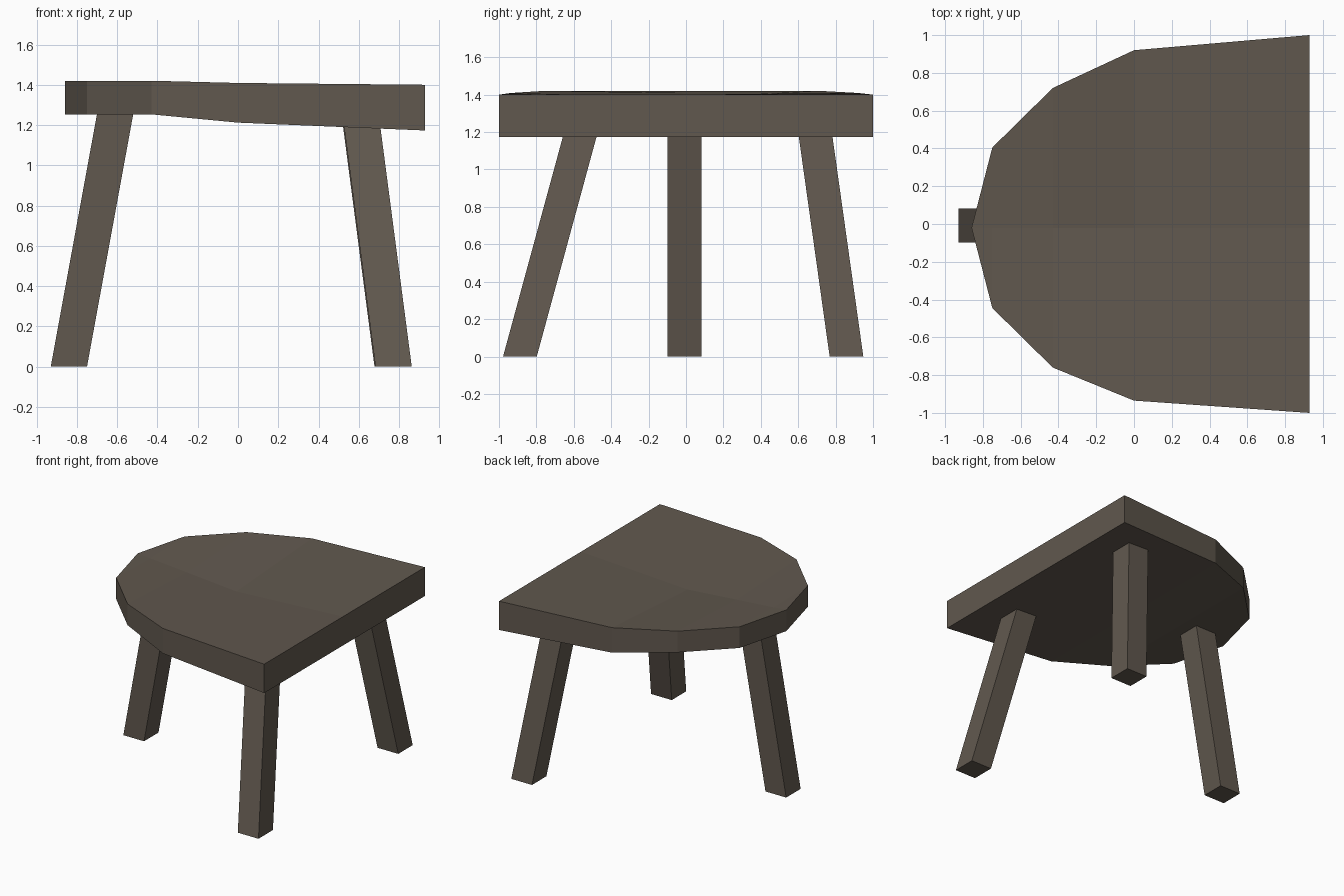
import bpy
import bmesh
from mathutils import Vector

cube = bpy.data.objects.get("Cube")
if cube:
    bpy.data.objects.remove(cube, do_unlink=True)

# Dark wood
wood = bpy.data.materials.new("dark_wood")
wood.use_nodes = True
colour = (0.119, 0.098, 0.077, 1)
wood.diffuse_color = colour
bsdf = wood.node_tree.nodes["Principled BSDF"]
bsdf.inputs["Base Color"].default_value = colour
bsdf.inputs["Roughness"].default_value = 0.9


def finish(name, bm):
    bmesh.ops.recalc_face_normals(bm, faces=bm.faces)
    mesh = bpy.data.meshes.new(name)
    bm.to_mesh(mesh)
    bm.free()
    mesh.materials.append(wood)
    obj = bpy.data.objects.new(name, mesh)
    bpy.context.collection.objects.link(obj)
    return obj


def make_seat():
    """Half-round slab, thicker at its straight edge, with a shallow dished top."""
    # Cross-sections: x, front y, back y, bottom z, rim z, dish z
    sections = [
        (-0.75, -0.445, 0.405, 1.253, 1.42, 1.41),
        (-0.43, -0.76, 0.72, 1.253, 1.42, 1.385),
        (0.0, -0.935, 0.92, 1.212, 1.409, 1.35),
        (0.928, -1.0, 1.0, 1.173, 1.40, 1.40),
    ]
    mid_y = -0.02
    bm = bmesh.new()
    rings = []
    for x, front, back, low, rim, dish in sections:
        points = [(front, low), (mid_y, low), (back, low),
                  (back, rim), (mid_y, dish), (front, rim)]
        rings.append([bm.verts.new((x, y, z)) for y, z in points])
    for a, b in zip(rings, rings[1:]):
        for i in range(6):
            j = (i + 1) % 6
            bm.faces.new((a[i], a[j], b[j], b[i]))
    bm.faces.new(rings[-1])
    # Pointed end of the round side
    low, high = [bm.verts.new((-0.86, mid_y, z)) for z in (1.253, 1.42)]
    r = rings[0]
    bm.faces.new((r[0], r[1], low))
    bm.faces.new((r[1], r[2], low))
    bm.faces.new((r[2], r[3], high, low))
    bm.faces.new((r[3], r[4], high))
    bm.faces.new((r[4], r[5], high))
    bm.faces.new((r[5], r[0], low, high))
    return finish("seat", bm)


def make_leg(name, foot, head, width=0.18):
    """Square leg leaning from foot to head, cut level at both ends."""
    bm = bmesh.new()
    bmesh.ops.create_cube(bm, size=1)
    foot, head = Vector(foot), Vector(head)
    for v in bm.verts:
        centre = head if v.co.z > 0 else foot
        v.co = centre + Vector((v.co.x * width, v.co.y * width, 0))
    return finish(name, bm)


make_seat()
make_leg("front_leg", (0.773, -0.888, 0), (0.604, -0.537, 1.29))
make_leg("back_leg", (0.768, 0.858, 0), (0.599, 0.677, 1.29))
make_leg("round_side_leg", (-0.84, -0.008, 0), (-0.602, -0.008, 1.3))
